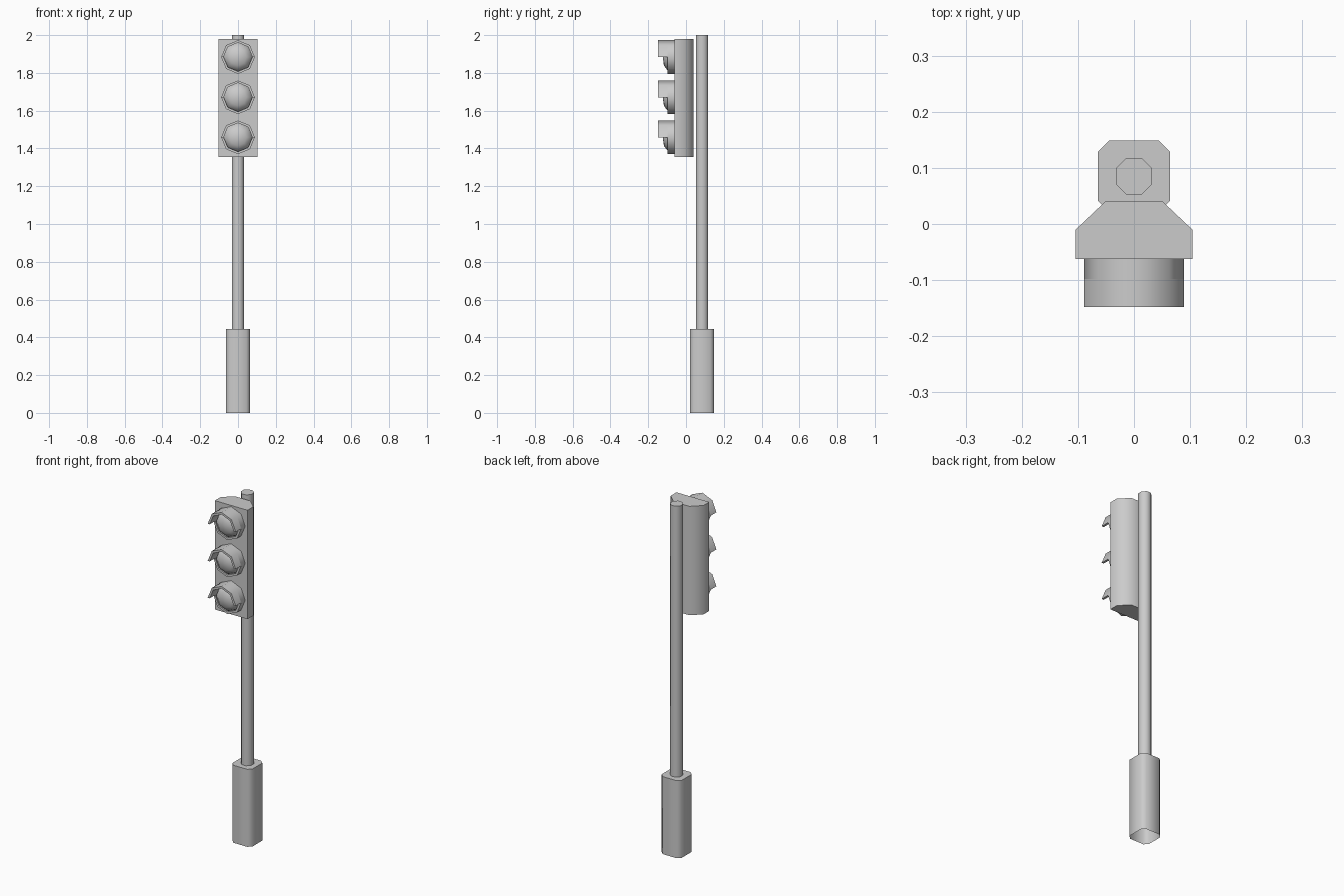
import bpy, bmesh
from math import radians, sin, cos

if "Cube" in bpy.data.objects:
    bpy.data.objects.remove(bpy.data.objects["Cube"])

POLE_Y = 0.085


def finish(name, bm, angle=50):
    bmesh.ops.recalc_face_normals(bm, faces=bm.faces)
    mesh = bpy.data.meshes.new(name)
    bm.to_mesh(mesh)
    bm.free()
    ob = bpy.data.objects.new(name, mesh)
    bpy.context.collection.objects.link(ob)
    bpy.ops.object.select_all(action='DESELECT')
    bpy.context.view_layer.objects.active = ob
    ob.select_set(True)
    bpy.ops.object.shade_smooth_by_angle(angle=radians(angle))
    return ob


def prism(name, outline, z0, z1, bottom=True):
    """Extrude an xy outline between two heights."""
    bm = bmesh.new()
    low = bm.faces.new([bm.verts.new((x, y, z0)) for x, y in outline])
    top = bmesh.ops.extrude_face_region(bm, geom=[low], use_keep_orig=True)
    bmesh.ops.translate(bm, vec=(0, 0, z1 - z0),
                        verts=[v for v in top['geom'] if isinstance(v, bmesh.types.BMVert)])
    if not bottom:
        bmesh.ops.delete(bm, geom=[low], context='FACES_ONLY')
    return finish(name, bm)


def chamfered(half, flat):
    """Square outline with cut corners, centred on the pole."""
    pts = [(half, -flat), (half, flat), (flat, half), (-flat, half),
           (-half, flat), (-half, -flat), (-flat, -half), (flat, -half)]
    return [(x, y + POLE_Y) for x, y in pts]


def sweep(name, profile, z, start, steps, closed_profile):
    """Turn an (r, y) profile about the lamp axis in 45 degree steps."""
    bm = bmesh.new()
    full = steps == 8
    rings = []
    for i in range(steps if full else steps + 1):
        a = radians(start + 45 * i)
        rings.append([bm.verts.new((r * cos(a), y, z + r * sin(a))) for r, y in profile])
    n = len(profile)
    for i in range(steps):
        a, b = rings[i], rings[(i + 1) % len(rings)]
        for j in range(n if closed_profile else n - 1):
            k = (j + 1) % n
            bm.faces.new((a[j], a[k], b[k], b[j]))
    if closed_profile and not full:
        bm.faces.new(rings[0])
        bm.faces.new(rings[-1])
    bmesh.ops.remove_doubles(bm, verts=bm.verts, dist=1e-5)
    return finish(name, bm)


# Base sleeve (open underneath) and pole
prism("base", chamfered(0.064, 0.044), 0, 0.445, bottom=False)
prism("pole", chamfered(0.0325, 0.0135), 0.445, 2.0)

# Signal housing with tapered back
prism("housing", [(-0.104, -0.062), (0.104, -0.062), (0.104, -0.01),
                  (0.05, 0.041), (-0.05, 0.041), (-0.104, -0.01)], 1.355, 1.98)

# Three lamps: bezel ring, half hood above, domed lens
for label, z in (("top", 1.884), ("middle", 1.671), ("bottom", 1.459)):
    sweep(label + "_bezel", [(0.089, -0.062), (0.089, -0.098), (0.076, -0.098), (0.076, -0.062)],
          z, 0, 8, True)
    sweep(label + "_hood", [(0.089, -0.098), (0.089, -0.148), (0.076, -0.148), (0.076, -0.098)],
          z, 0, 4, True)
    sweep(label + "_lens", [(0.076, -0.085), (0.068, -0.100), (0.045, -0.117), (0, -0.123)],
          z, 0, 8, False)
